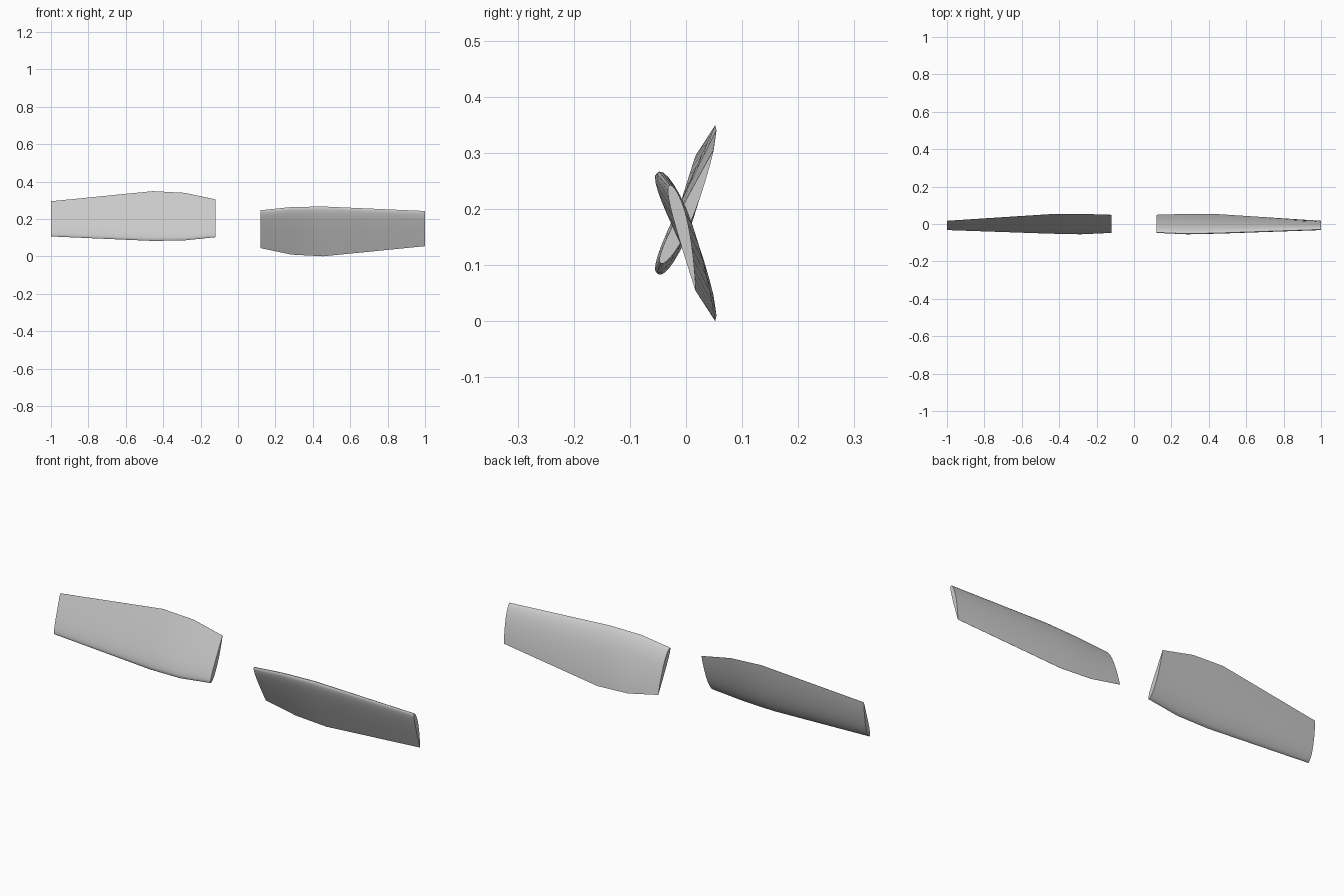
import bpy, bmesh, math
from mathutils import Vector, Matrix

if "Cube" in bpy.data.objects:
    bpy.data.objects.remove(bpy.data.objects["Cube"])

# Blade colour
grey = bpy.data.materials.new("light_grey")
grey.use_nodes = True
colour = (0.6, 0.6, 0.6, 1)
grey.diffuse_color = colour
grey.node_tree.nodes["Principled BSDF"].inputs["Base Color"].default_value = colour

HUB_Z = 0.175
STEPS = 14
THICKNESS, CAMBER, CAMBER_AT = 0.12, 0.02, 0.4

# Span stations: x, leading edge (y, z), trailing edge (y, z)
STATIONS = [
    (0.12, (-0.045, 0.247), (0.049, 0.045)),
    (0.285, (-0.052, 0.264), (0.054, 0.01)),
    (0.455, (-0.048, 0.267), (0.052, 0.001)),
    (1.0, (-0.029, 0.243), (0.017, 0.055)),
]


def half_thickness(t):
    return 5 * THICKNESS * (0.2969 * math.sqrt(t) - 0.126 * t - 0.3516 * t**2
                            + 0.2843 * t**3 - 0.1015 * t**4)


def camber(t):
    p = CAMBER_AT
    scale = p if t < p else 1 - p
    return CAMBER * (1 - ((t - p) / scale) ** 2)


def airfoil():
    """Closed section: back face from trailing to leading edge, then front face."""
    ts = [(1 - math.cos(math.pi * i / STEPS)) / 2 for i in range(STEPS + 1)]
    back = [(t, camber(t) + half_thickness(t)) for t in reversed(ts)]
    front = [(t, camber(t) - half_thickness(t)) for t in ts[1:]]
    return back + front


def make_blade(name, turn):
    bm = bmesh.new()
    rings = []
    for x, lead, trail in STATIONS:
        start = Vector((x, *lead))
        chord = Vector((x, *trail)) - start
        normal = Vector((0, -chord.z, chord.y))
        rings.append([bm.verts.new(start + chord * t + normal * h)
                      for t, h in airfoil()])
    # Skin between stations, then flat root and tip
    for a, b in zip(rings, rings[1:]):
        for i in range(len(a)):
            j = (i + 1) % len(a)
            bm.faces.new((a[i], a[j], b[j], b[i]))
    bm.faces.new(rings[0])
    bm.faces.new(rings[-1])
    bmesh.ops.recalc_face_normals(bm, faces=bm.faces)
    # Turn about the hub axis
    bmesh.ops.rotate(bm, verts=bm.verts, cent=(0, 0, HUB_Z),
                     matrix=Matrix.Rotation(turn, 3, "Y"))
    mesh = bpy.data.meshes.new(name)
    bm.to_mesh(mesh)
    bm.free()
    mesh.materials.append(grey)
    blade = bpy.data.objects.new(name, mesh)
    bpy.context.collection.objects.link(blade)
    bpy.ops.object.select_all(action="DESELECT")
    blade.select_set(True)
    bpy.context.view_layer.objects.active = blade
    bpy.ops.object.shade_smooth_by_angle(angle=math.radians(50))


make_blade("left_propeller_blade", 0)
make_blade("right_propeller_blade", math.pi)
